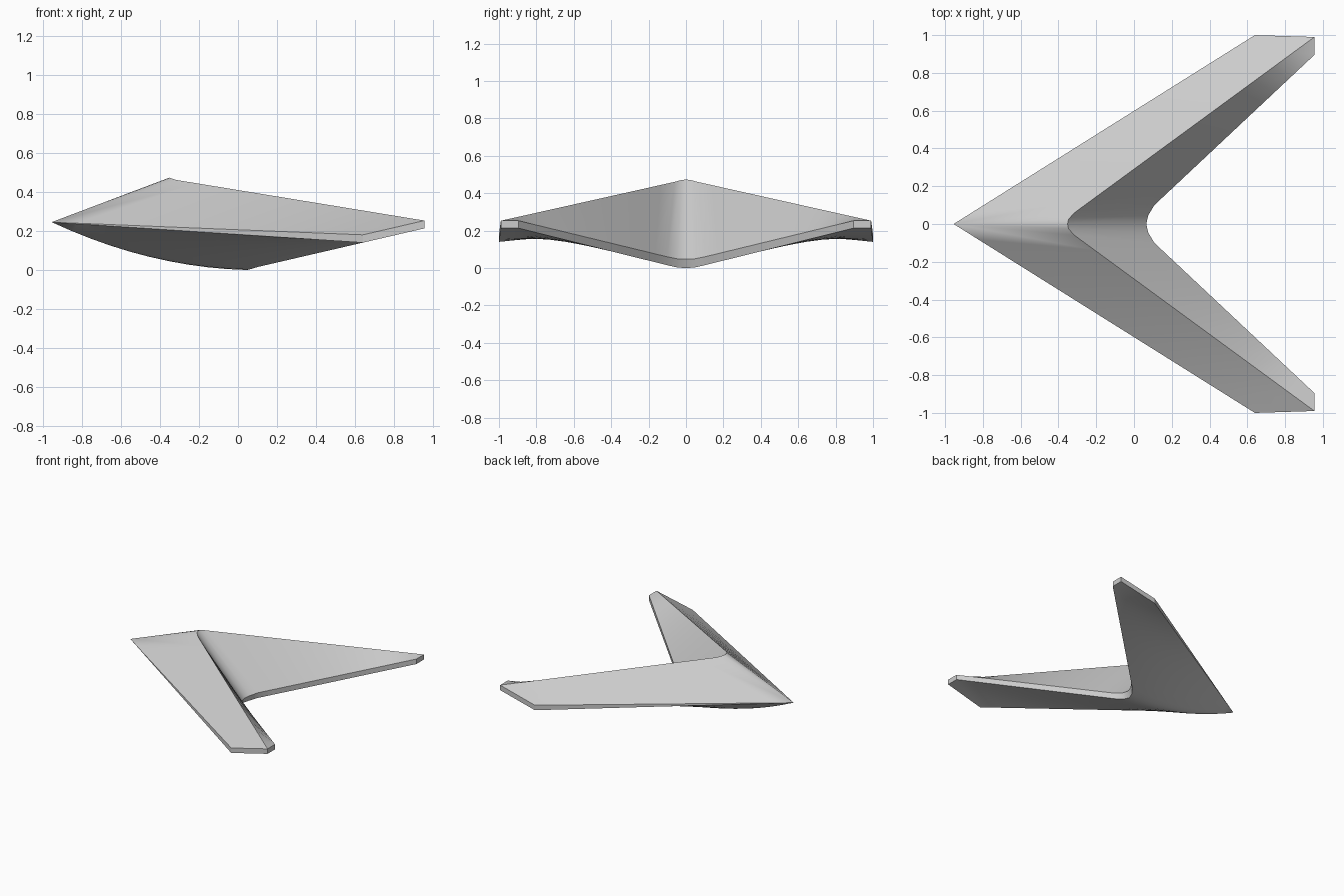
import bpy, bmesh
from mathutils import Vector as V

if "Cube" in bpy.data.objects:
    bpy.data.objects.remove(bpy.data.objects["Cube"])

SPAN_STEPS, BELLY_STEPS = 12, 10

# Edge lines of one half: rounded centre points, then a straight run to the tip
nose = V((-0.955, 0, 0.245))
lead_tip_top, lead_tip_low = V((0.64, 1, 0.18)), V((0.64, 1, 0.14))
ridge = [V((-0.352, 0, 0.473)), V((-0.347, 0.025, 0.471)), V((-0.315, 0.06, 0.461))]
ridge_tip = V((0.955, 0.99, 0.253))
trail = [V((0.065, 0, 0.047)), V((0.075, 0.045, 0.049)), V((0.108, 0.1, 0.06))]
trail_tip = V((0.955, 0.895, 0.253))
trail_low = [V((0.045, 0, 0.0)), V((0.06, 0.045, 0.003)), V((0.1, 0.1, 0.015))]
trail_tip_low = V((0.955, 0.895, 0.213))
ridge_tip_low = V((0.955, 0.99, 0.213))


def run(start, tip):
    """Rounded centre points followed by evenly spaced points to the tip."""
    return start + [start[-1].lerp(tip, i / SPAN_STEPS) for i in range(1, SPAN_STEPS + 1)]


def section(lead_top, lead_low, r, t, t_low, sag):
    """One slice: leading edge, ridge, trailing edge, then the curved belly."""
    pts = [lead_low, lead_top, r, t, t_low]
    for i in range(1, BELLY_STEPS):
        u = i / BELLY_STEPS
        p = t_low.lerp(lead_low, u)
        p.z -= 4 * sag * u * (1 - u)
        pts.append(p)
    return pts


def sections():
    rows = list(zip(run([nose] * 3, lead_tip_top), run([nose] * 3, lead_tip_low),
                    run(ridge, ridge_tip), run(trail, trail_tip),
                    run(trail_low, trail_tip_low)))
    for i, row in enumerate(rows):
        t = max(0, i - 2) / SPAN_STEPS
        yield section(*row, 0.055 * (1 - t))


bm = bmesh.new()
for side in (1, -1):
    def vert(p):
        return bm.verts.new((p.x, p.y * side, p.z))

    # Loft of the swept wing half
    rings = [[vert(p) for p in s] for s in sections()]
    for a, b in zip(rings, rings[1:]):
        for i in range(len(a)):
            j = (i + 1) % len(a)
            bm.faces.new((a[i], a[j], b[j], b[i]))

    # Wing tip: outer side, rear end and underside corner
    last = rings[-1]
    corner = vert(ridge_tip_low)
    bm.faces.new((last[0], last[1], last[2], corner))
    bm.faces.new((corner, last[2], last[3], last[4]))
    bm.faces.new([corner] + last[4:] + [last[0]])

bmesh.ops.remove_doubles(bm, verts=bm.verts, dist=1e-5)
bmesh.ops.dissolve_degenerate(bm, edges=bm.edges, dist=1e-6)
bmesh.ops.recalc_face_normals(bm, faces=bm.faces)

mesh = bpy.data.meshes.new("swept_wing")
bm.to_mesh(mesh)
bm.free()
wing = bpy.data.objects.new("swept_wing", mesh)
bpy.context.collection.objects.link(wing)
bpy.context.view_layer.objects.active = wing
wing.select_set(True)
bpy.ops.object.shade_smooth_by_angle(angle=0.5)
